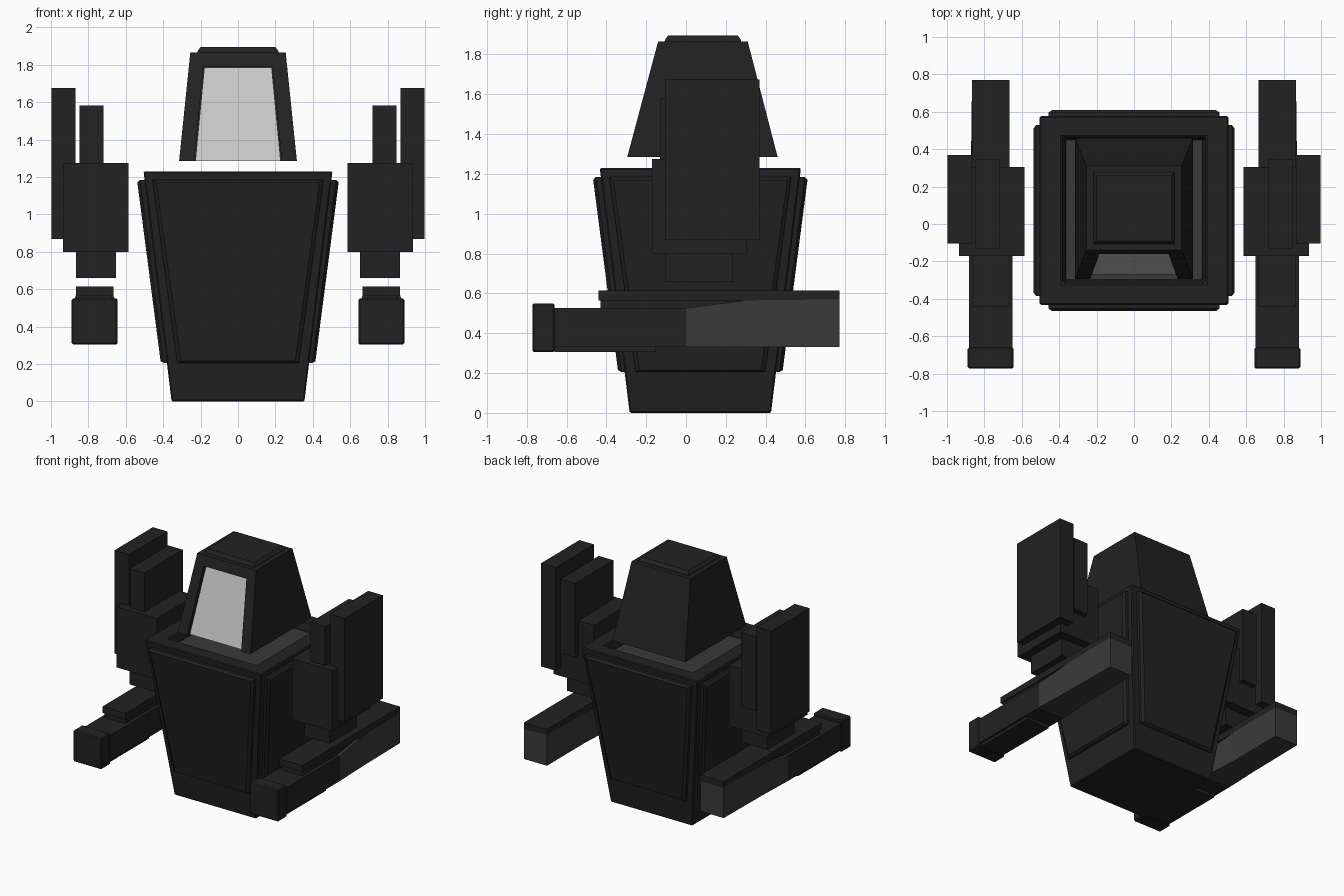
import bpy, bmesh, math
from mathutils import Matrix, Vector

if "Cube" in bpy.data.objects:
    bpy.data.objects.remove(bpy.data.objects["Cube"])


def material(name, v):
    m = bpy.data.materials.new(name)
    m.diffuse_color = (v, v, v, 1)
    m.use_nodes = True
    m.node_tree.nodes["Principled BSDF"].inputs["Base Color"].default_value = m.diffuse_color
    return m


DARK = material("dark_armour", 0.016)
MID = material("dark_grey", 0.042)
GLASS = material("pale_glass", 0.6)


def loft(name, rings, mat=DARK, bevel=0.0):
    """Join four-point rings into a closed solid."""
    bm = bmesh.new()
    rows = [[bm.verts.new(p) for p in r] for r in rings]
    for a, b in zip(rows, rows[1:]):
        for i in range(4):
            j = (i + 1) % 4
            bm.faces.new((a[i], a[j], b[j], b[i]))
    bm.faces.new(rows[0][::-1])
    bm.faces.new(rows[-1])
    bmesh.ops.recalc_face_normals(bm, faces=bm.faces)
    me = bpy.data.meshes.new(name)
    bm.to_mesh(me)
    bm.free()
    me.materials.append(mat)
    ob = bpy.data.objects.new(name, me)
    bpy.context.collection.objects.link(ob)
    if bevel:
        mod = ob.modifiers.new("edge", "BEVEL")
        mod.width = bevel
        mod.segments = 1
    return ob


def rect(hx, y0, y1, z, cx=0.0):
    return [(cx - hx, y0, z), (cx + hx, y0, z), (cx + hx, y1, z), (cx - hx, y1, z)]


def box(name, x, y, z, bevel=0.0, mat=DARK):
    cx, hx = (x[0] + x[1]) / 2, (x[1] - x[0]) / 2
    return loft(name, [rect(hx, *y, z[0], cx), rect(hx, *y, z[1], cx)], mat, bevel)


# Tapered torso with a shallow well in its top
CY = 0.072
loft("torso", [rect(0.355, CY - 0.355, CY + 0.355, 0),
               rect(0.505, CY - 0.505, CY + 0.505, 1.23),
               rect(0.385, CY - 0.39, CY + 0.395, 1.23),
               rect(0.365, CY - 0.37, CY + 0.38, 1.16)], bevel=0.007)
box("neck_floor", (-0.365, 0.365), (CY - 0.37, CY + 0.38), (1.15, 1.164), mat=MID)


# Raised armour panel on each of the four torso faces
def panel_ring(half_low, half_high, z_low, z_high, out):
    d = lambda z: CY - (0.355 + 0.122 * z + 0.008 * z * (out > 0)) - out
    return [(-half_low, d(z_low), z_low), (half_low, d(z_low), z_low),
            (half_high, d(z_high), z_high), (-half_high, d(z_high), z_high)]


for i, side in enumerate(("front", "right", "back", "left")):
    ob = loft(side + "_panel", [panel_ring(0.325, 0.457, 0.205, 1.185, -0.02),
                                panel_ring(0.325, 0.457, 0.205, 1.185, 0.015),
                                panel_ring(0.305, 0.437, 0.215, 1.17, 0.031)])
    c = Vector((0, CY, 0))
    ob.data.transform(Matrix.Translation(c) @ Matrix.Rotation(i * math.pi / 2, 4, 'Z')
                      @ Matrix.Translation(-c))

# Floating head with a recessed window
head = loft("head", [rect(0.315, -0.295, 0.46, 1.285),
                     rect(0.255, -0.14, 0.31, 1.865)])


def window_ring(out):
    y = lambda z: -0.295 + (z - 1.285) * 0.155 / 0.58 - out
    return [(-0.235, y(1.27), 1.27), (0.235, y(1.27), 1.27),
            (0.185, y(1.79), 1.79), (-0.185, y(1.79), 1.79)]


cutter = loft("window_cutter", [window_ring(0.1), window_ring(-0.04)])
cutter.hide_render = True
cutter.hide_set(True)
mod = head.modifiers.new("window", "BOOLEAN")
mod.object = cutter
mod.operation = 'DIFFERENCE'
mod.solver = 'EXACT'


def pane_ring(out):
    y = lambda z: -0.295 + (z - 1.285) * 0.155 / 0.58 - out
    return [(-0.228, y(1.286), 1.286), (0.228, y(1.286), 1.286),
            (0.18, y(1.785), 1.785), (-0.18, y(1.785), 1.785)]


loft("window", [pane_ring(-0.05), pane_ring(-0.025)], GLASS)
loft("head_cap", [rect(0.222, -0.11, 0.28, 1.85), rect(0.215, -0.105, 0.275, 1.875),
                  rect(0.2, -0.09, 0.26, 1.895)])

# Arms, built on the right and mirrored to the left
arm = [
    box("shoulder", (0.585, 0.935), (-0.17, 0.305), (0.8, 1.275)),
    box("outer_shoulder_pod", (0.87, 0.997), (-0.105, 0.37), (0.867, 1.675)),
    box("inner_shoulder_pod", (0.72, 0.847), (-0.13, 0.345), (1.0, 1.582)),
    box("upper_arm", (0.652, 0.867), (-0.105, 0.235), (0.66, 0.81)),
    box("forearm_front", (0.65, 0.882), (-0.67, 0.0), (0.33, 0.527)),
    box("forearm_underplate", (0.666, 0.866), (-0.66, -0.15), (0.307, 0.335)),
    box("forearm_top_plate", (0.666, 0.866), (-0.44, 0.77), (0.565, 0.615)),
    box("forearm_spacer", (0.676, 0.856), (-0.43, 0.2), (0.51, 0.57)),
    box("hand_block", (0.643, 0.889), (-0.772, -0.66), (0.305, 0.55), 0.008),
]
# Rear of the forearm narrows slightly towards the elbow
arm.append(loft("forearm_rear", [
    [(0.65, 0, 0.33), (0.882, 0, 0.33), (0.882, 0, 0.527), (0.65, 0, 0.527)],
    [(0.666, 0.3, 0.33), (0.872, 0.3, 0.33), (0.868, 0.3, 0.565), (0.666, 0.3, 0.565)],
    [(0.666, 0.77, 0.33), (0.866, 0.77, 0.33), (0.866, 0.77, 0.57), (0.666, 0.77, 0.57)]],
    MID))
for ob in arm:
    mod = ob.modifiers.new("both_sides", "MIRROR")
    mod.use_axis = (True, False, False)
